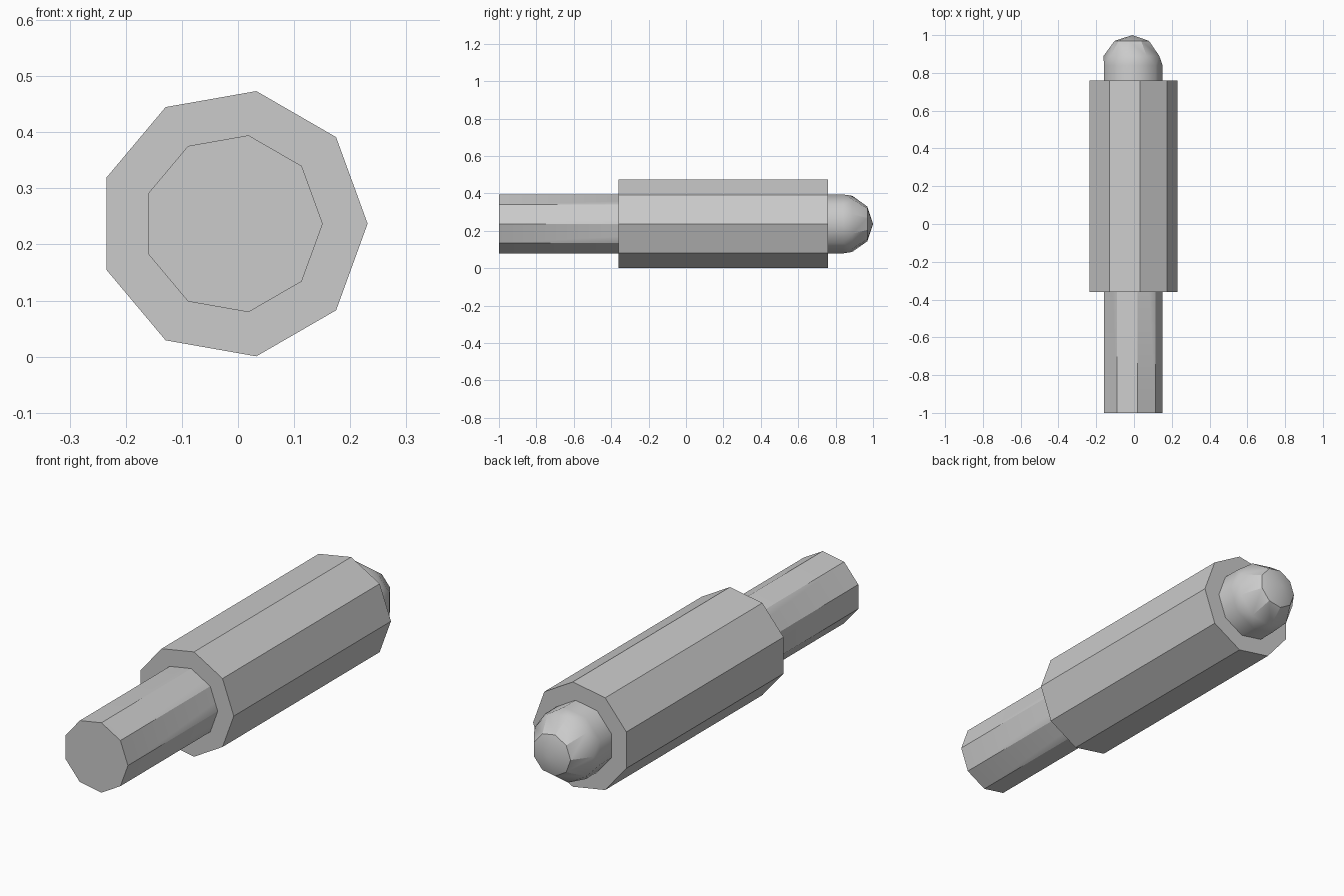
import bpy, bmesh, math

old = bpy.data.objects.get("Cube")
if old:
    bpy.data.objects.remove(old, do_unlink=True)

SIDES = 9
CX, CZ = -0.009, 0.237   # axis of the shaft
STEP = 2 * math.pi / SIDES

grey = bpy.data.materials.new("plain grey")
grey.use_nodes = True
colour = (0.6, 0.6, 0.6, 1)
grey.diffuse_color = colour
grey.node_tree.nodes["Principled BSDF"].inputs["Base Color"].default_value = colour


def ring(bm, y, radius, turn=0.0):
    return [bm.verts.new((CX + radius * math.cos(i * STEP + turn), y,
                          CZ + radius * math.sin(i * STEP + turn)))
            for i in range(SIDES)]


def bridge(bm, a, b):
    for i in range(SIDES):
        j = (i + 1) % SIDES
        bm.faces.new((a[i], a[j], b[j], b[i]))


def finish(bm, name):
    bmesh.ops.recalc_face_normals(bm, faces=bm.faces)
    mesh = bpy.data.meshes.new(name)
    bm.to_mesh(mesh)
    bm.free()
    mesh.materials.append(grey)
    obj = bpy.data.objects.new(name, mesh)
    bpy.context.collection.objects.link(obj)
    return obj


# Thick outer sleeve
bm = bmesh.new()
front, back = ring(bm, -0.36, 0.24), ring(bm, 0.76, 0.24)
bridge(bm, front, back)
bm.faces.new(front)
bm.faces.new(back)
finish(bm, "sleeve")

# Inner rod running through the sleeve, ending in a rounded tip
R, TIP_Y = 0.16, 0.84
bm = bmesh.new()
front, shoulder = ring(bm, -1.0, R), ring(bm, TIP_Y, R)
bm.faces.new(front)
bridge(bm, front, shoulder)

# Dome rings sit half a step round from the rod's corners
low, high = [ring(bm, TIP_Y + R * math.cos(a), R * math.sin(a), STEP / 2)
             for a in (math.radians(72), math.radians(36))]
for i in range(SIDES):
    j = (i + 1) % SIDES
    bm.faces.new((shoulder[i], shoulder[j], low[i]))
    bm.faces.new((low[i], shoulder[j], low[j]))
bridge(bm, low, high)
pole = bm.verts.new((CX, TIP_Y + R, CZ))
for i in range(SIDES):
    bm.faces.new((high[i], high[(i + 1) % SIDES], pole))
rod = finish(bm, "rod_with_round_tip")

bpy.ops.object.select_all(action="DESELECT")
rod.select_set(True)
bpy.context.view_layer.objects.active = rod
bpy.ops.object.shade_smooth_by_angle(angle=math.radians(30))
